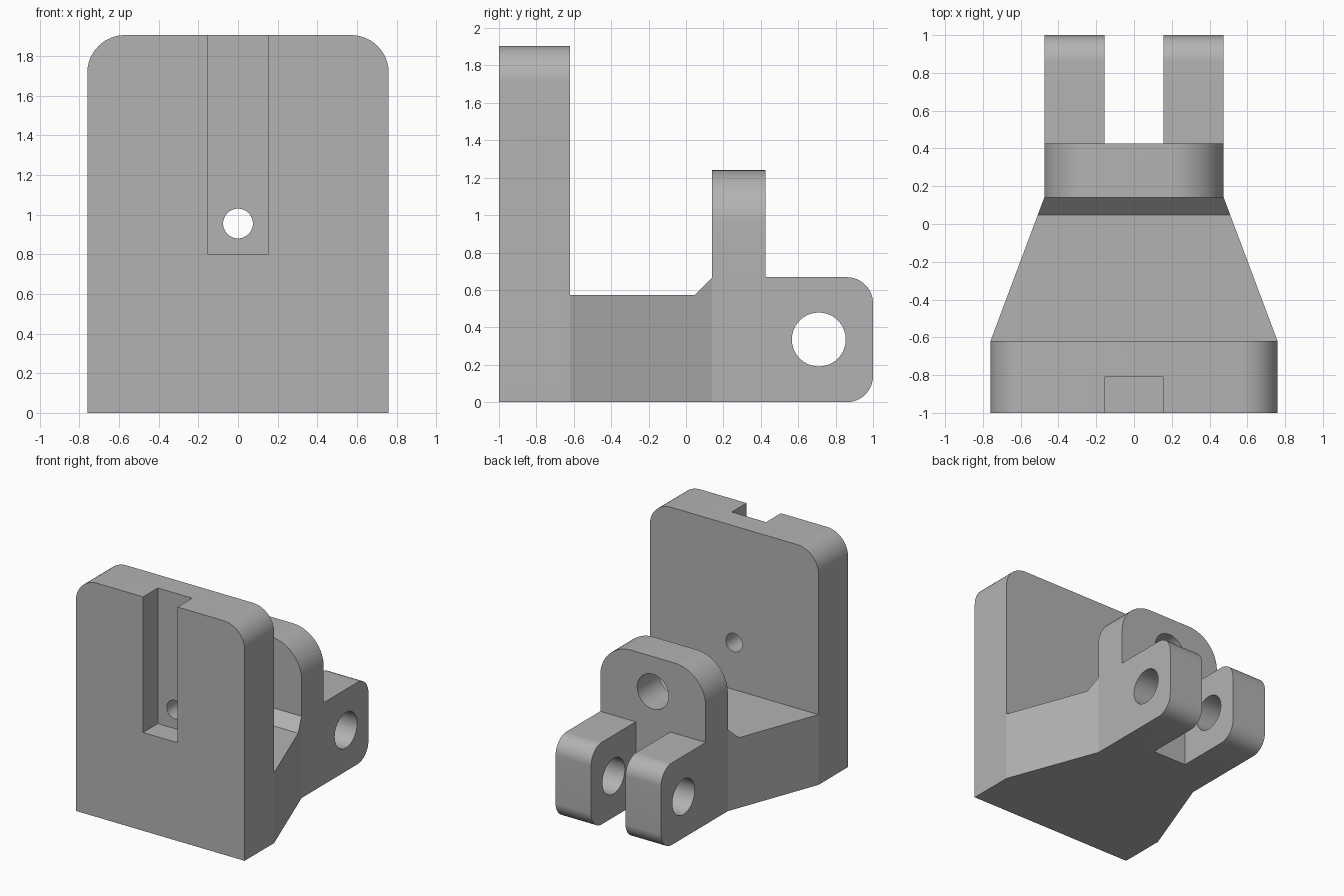
import bpy
import bmesh
from math import sin, cos, pi, radians
from mathutils import Vector

cube = bpy.data.objects.get("Cube")
if cube:
    bpy.data.objects.remove(cube, do_unlink=True)

grey = bpy.data.materials.new("plain grey")
grey.use_nodes = True
COLOR = (0.45, 0.45, 0.45, 1)
grey.diffuse_color = COLOR
grey.node_tree.nodes["Principled BSDF"].inputs["Base Color"].default_value = COLOR


def arc(cu, cv, r, start, end, steps=16):
    """Points on an arc, angles in degrees."""
    angles = [radians(start + (end - start) * i / steps) for i in range(steps + 1)]
    return [(cu + r * cos(a), cv + r * sin(a)) for a in angles]


def circle(cu, cv, r):
    return arc(cu, cv, r, 0, 360, 64)[:-1]


def rounded_top(w, h, r):
    """Upright profile with both top corners rounded."""
    return ([(-w, 0), (w, 0)] + arc(w - r, h - r, r, 0, 90)
            + arc(r - w, h - r, r, 90, 180))


def prism(name, profile, axis, lo, hi):
    """Extrude a profile along x (profile in y, z) or y (profile in x, z)."""
    place = {"x": lambda u, v, d: (d, u, v), "y": lambda u, v, d: (u, d, v)}[axis]
    bm = bmesh.new()
    face = bm.faces.new([bm.verts.new(place(u, v, lo)) for u, v in profile])
    new = bmesh.ops.extrude_face_region(bm, geom=[face])["geom"]
    shift = Vector(place(0, 0, hi - lo))
    bmesh.ops.translate(bm, vec=shift, verts=[g for g in new if isinstance(g, bmesh.types.BMVert)])
    bmesh.ops.recalc_face_normals(bm, faces=bm.faces)
    mesh = bpy.data.meshes.new(name)
    bm.to_mesh(mesh)
    bm.free()
    mesh.materials.append(grey)
    obj = bpy.data.objects.new(name, mesh)
    bpy.context.collection.objects.link(obj)
    return obj


def box(name, x, y, z):
    return prism(name, [(-x, z[0]), (x, z[0]), (x, z[1]), (-x, z[1])], "y", *y)


def combine(target, other, operation):
    """Apply a boolean and delete the second object."""
    mod = target.modifiers.new(operation, "BOOLEAN")
    mod.operation = operation
    mod.solver = "EXACT"
    mod.object = other
    bpy.context.view_layer.objects.active = target
    bpy.ops.object.modifier_apply(modifier=mod.name)
    bpy.data.objects.remove(other, do_unlink=True)


PLATE_W, LUG_W, GAP = 0.76, 0.475, 0.155
PLATE_BACK, NECK, EAR_BACK = -0.62, 0.14, 0.425
HOLE_Z = 0.955

# Tall front plate
bracket = prism("mounting_bracket", rounded_top(PLATE_W, 1.905, 0.19), "y", -1, PLATE_BACK)

# Tapered web with a chamfered step up to the neck
web = prism("web", [(PLATE_BACK, 0), (NECK, 0), (NECK, 0.665), (0.047, 0.572), (PLATE_BACK, 0.572)],
            "x", -1, 1)
for v in web.data.vertices:
    t = (v.co.y - PLATE_BACK) / (NECK - PLATE_BACK)
    v.co.x *= PLATE_W + (LUG_W - PLATE_W) * t

# Clevis block, rounded at its back end
r = 0.14
clevis = prism("clevis", [(NECK, 0)] + arc(1 - r, r, r, -90, 0)
               + arc(1 - r, 0.668 - r, r, 0, 90) + [(NECK, 0.668)], "x", -LUG_W, LUG_W)

# Upright ear
ear = prism("ear", rounded_top(LUG_W, 1.24, 0.28), "y", NECK, EAR_BACK)

for part in (web, clevis, ear):
    combine(bracket, part, "UNION")

# Slot, clevis gap, screw hole, access hole and pin hole
cutters = [
    box("slot_cutter", GAP, (-1.2, -0.81), (0.8, 2.2)),
    box("gap_cutter", GAP, (EAR_BACK, 1.2), (-0.2, 1.5)),
    prism("screw_hole_cutter", circle(0, HOLE_Z, 0.075), "y", -0.95, -0.4),
    prism("access_hole_cutter", circle(0, HOLE_Z, 0.142), "y", 0, 0.6),
    prism("pin_hole_cutter", circle(0.71, 0.335, 0.144), "x", -1, 1),
]
for cutter in cutters:
    combine(bracket, cutter, "DIFFERENCE")

# Merge flush faces, then smooth the curved ones
bm = bmesh.new()
bm.from_mesh(bracket.data)
bmesh.ops.remove_doubles(bm, verts=bm.verts, dist=0.0002)
bmesh.ops.dissolve_limit(bm, angle_limit=radians(0.5), verts=bm.verts, edges=bm.edges)
bmesh.ops.recalc_face_normals(bm, faces=bm.faces)
bm.to_mesh(bracket.data)
bm.free()

bpy.ops.object.select_all(action="DESELECT")
bracket.select_set(True)
bpy.context.view_layer.objects.active = bracket
bpy.ops.object.shade_smooth_by_angle(angle=radians(20))
